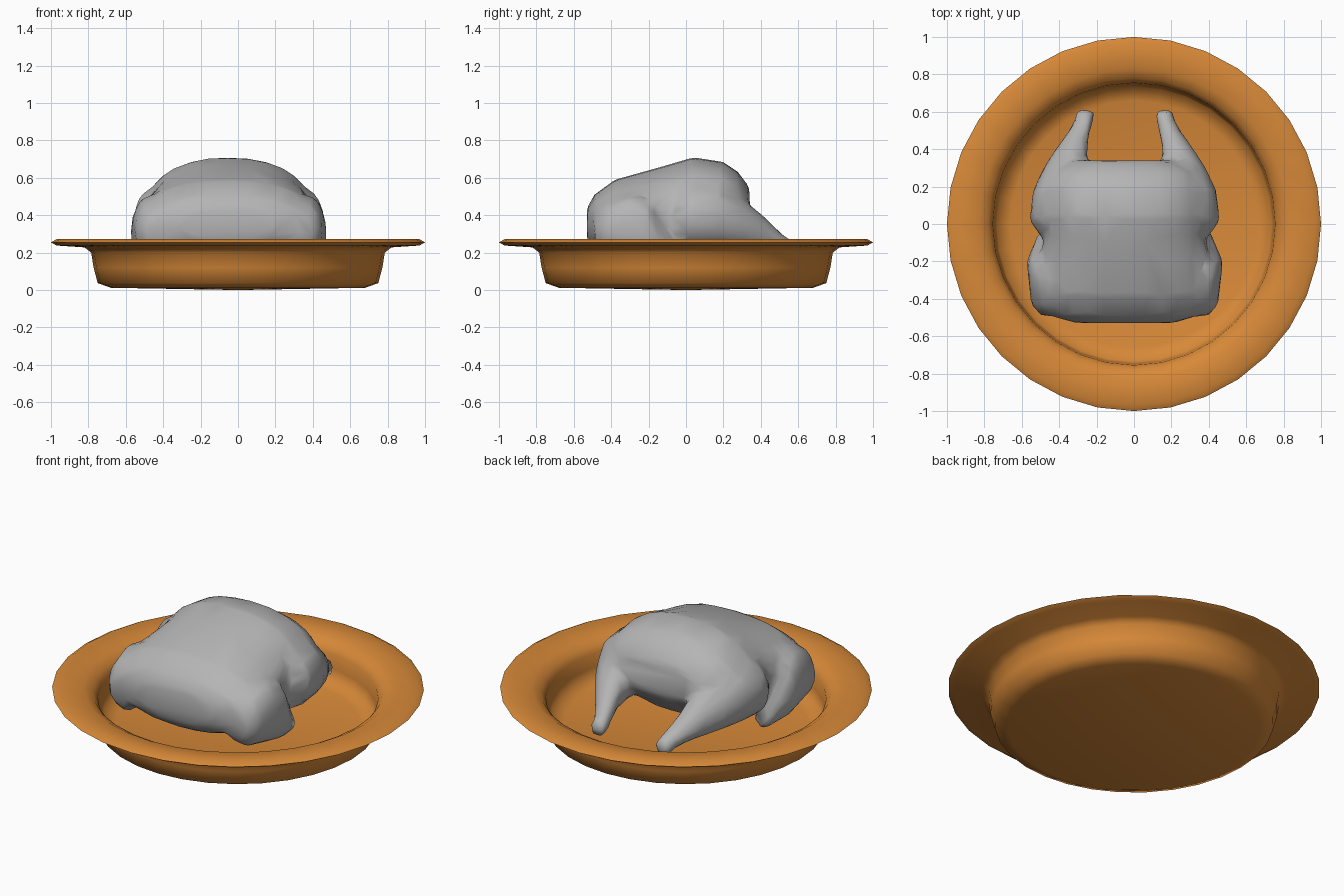
import bpy, bmesh, math

if "Cube" in bpy.data.objects:
    bpy.data.objects.remove(bpy.data.objects["Cube"])

CX = -0.05  # the bird sits slightly left of the dish centre


def make_object(name, bm, color):
    bmesh.ops.recalc_face_normals(bm, faces=bm.faces[:])
    me = bpy.data.meshes.new(name)
    bm.to_mesh(me)
    bm.free()
    mat = bpy.data.materials.new(name + "_colour")
    mat.diffuse_color = (*color, 1)
    mat.use_nodes = True
    mat.node_tree.nodes["Principled BSDF"].inputs["Base Color"].default_value = mat.diffuse_color
    me.materials.append(mat)
    ob = bpy.data.objects.new(name, me)
    bpy.context.collection.objects.link(ob)
    return ob


def smooth(ob, degrees):
    bpy.ops.object.select_all(action='DESELECT')
    ob.select_set(True)
    bpy.context.view_layer.objects.active = ob
    bpy.ops.object.shade_smooth_by_angle(angle=math.radians(degrees))


def loft(bm, sections, power=2.0, n=20):
    """Closed skin over upright superellipse sections (x, y, z, rx, rz)."""
    rings = []
    for x, y, z, rx, rz in sections:
        ring = []
        for i in range(n):
            a = 2 * math.pi * i / n
            c, s = math.cos(a), math.sin(a)
            ring.append(bm.verts.new((
                x + rx * math.copysign(abs(c) ** (2 / power), c), y,
                z + rz * math.copysign(abs(s) ** (2 / power), s))))
        rings.append(ring)
    for a, b in zip(rings, rings[1:]):
        for i in range(n):
            bm.faces.new((a[i], a[(i + 1) % n], b[(i + 1) % n], b[i]))
    bm.faces.new(rings[0])
    bm.faces.new(rings[-1])


# Round dish: thin lathed wall with a broad flat rim
profile = [(0, 0), (0.68, 0.012), (0.75, 0.037), (0.772, 0.12), (0.785, 0.2),
           (0.82, 0.228), (0.97, 0.238), (1.0, 0.255), (0.97, 0.272),
           (0.83, 0.262), (0.78, 0.235), (0.755, 0.2), (0.748, 0.12),
           (0.735, 0.06), (0.66, 0.035), (0, 0.025)]
bm = bmesh.new()
verts = [bm.verts.new((r, 0, z)) for r, z in profile]
edges = [bm.edges.new(p) for p in zip(verts, verts[1:])]
bmesh.ops.spin(bm, geom=verts + edges, cent=(0, 0, 0), axis=(0, 0, 1),
               angle=2 * math.pi, steps=32)
bmesh.ops.remove_doubles(bm, verts=bm.verts[:], dist=0.0005)
dish = make_object("dish", bm, (0.68, 0.25, 0.04))
smooth(dish, 70)

# Bird body: y, half width, top, bottom
bm = bmesh.new()
body = [(-0.53, 0.26, 0.44, 0.26), (-0.49, 0.40, 0.51, 0.20),
        (-0.38, 0.46, 0.59, 0.17), (-0.20, 0.455, 0.64, 0.15),
        (-0.06, 0.43, 0.68, 0.15), (0.04, 0.44, 0.71, 0.16),
        (0.20, 0.42, 0.685, 0.21), (0.28, 0.37, 0.63, 0.28),
        (0.34, 0.27, 0.55, 0.36)]
loft(bm, [(CX, y, (t + b) / 2, w, (t - b) / 2) for y, w, t, b in body], 2.2, 28)

# Drumsticks and folded wings, mirrored about the bird's middle
leg = [(0.34, -0.12, 0.37, 0.07, 0.10), (0.36, 0.02, 0.39, 0.15, 0.17),
       (0.34, 0.18, 0.39, 0.15, 0.17), (0.315, 0.30, 0.35, 0.12, 0.135),
       (0.285, 0.40, 0.31, 0.085, 0.10), (0.24, 0.50, 0.25, 0.058, 0.062),
       (0.215, 0.56, 0.215, 0.05, 0.05), (0.215, 0.61, 0.195, 0.052, 0.055)]
wing = [(0.37, -0.49, 0.31, 0.08, 0.09), (0.39, -0.43, 0.32, 0.11, 0.15),
        (0.42, -0.30, 0.33, 0.095, 0.18), (0.44, -0.20, 0.31, 0.085, 0.17),
        (0.43, -0.13, 0.24, 0.065, 0.11), (0.41, -0.04, 0.17, 0.05, 0.05)]
for side in (-1, 1):
    for part in (leg, wing):
        loft(bm, [(CX + side * x, y, z, rx, rz) for x, y, z, rx, rz in part])
bird = make_object("roast_bird", bm, (0.46, 0.46, 0.46))

# Fuse the bird into one soft low-detail skin
m = bird.modifiers.new("fuse", 'REMESH')
m.mode = 'VOXEL'
m.voxel_size = 0.018
m = bird.modifiers.new("soften", 'SMOOTH')
m.factor = 0.5
m.iterations = 8
m = bird.modifiers.new("simplify", 'DECIMATE')
m.ratio = 0.05
bpy.context.view_layer.objects.active = bird
bird.select_set(True)
for name in ("fuse", "soften", "simplify"):
    bpy.ops.object.modifier_apply(modifier=name)
smooth(bird, 60)
